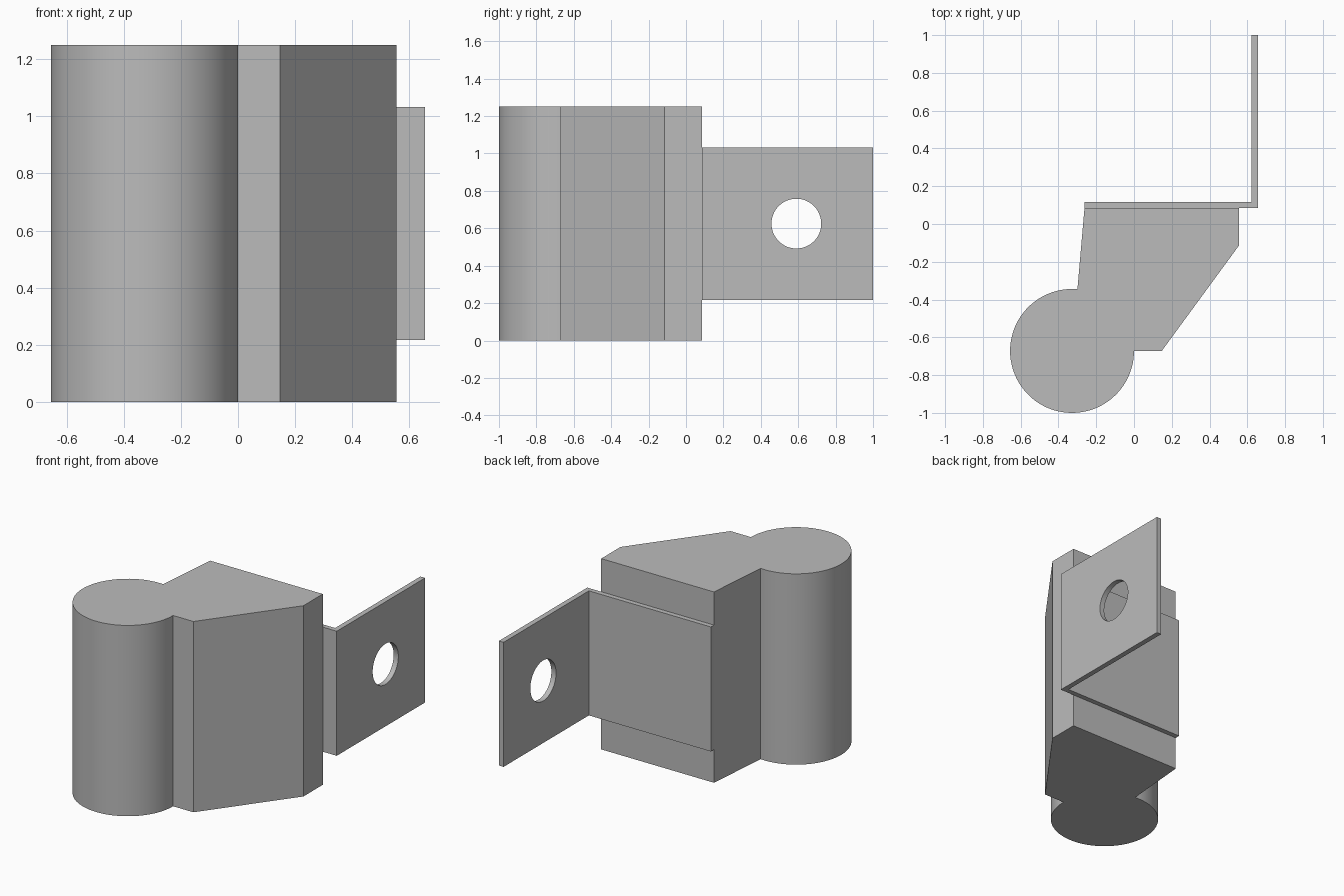
import bpy
import bmesh
from math import cos, sin, radians
from mathutils import Matrix

cube = bpy.data.objects.get("Cube")
if cube:
    bpy.data.objects.remove(cube, do_unlink=True)

grey = bpy.data.materials.new("plain grey")
grey.use_nodes = True
colour = (0.5, 0.5, 0.5, 1)
grey.diffuse_color = colour
grey.node_tree.nodes["Principled BSDF"].inputs["Base Color"].default_value = colour


def add_object(name, bm):
    bmesh.ops.recalc_face_normals(bm, faces=bm.faces)
    mesh = bpy.data.meshes.new(name)
    bm.to_mesh(mesh)
    bm.free()
    mesh.materials.append(grey)
    obj = bpy.data.objects.new(name, mesh)
    bpy.context.collection.objects.link(obj)
    return obj


def extrude_profile(name, points, bottom, top):
    """Upright prism from a plan outline."""
    bm = bmesh.new()
    face = bm.faces.new([bm.verts.new((x, y, bottom)) for x, y in points])
    result = bmesh.ops.extrude_face_region(bm, geom=[face], use_keep_orig=True)
    verts = [v for v in result["geom"] if isinstance(v, bmesh.types.BMVert)]
    bmesh.ops.translate(bm, verts=verts, vec=(0, 0, top - bottom))
    return add_object(name, bm)


def select_only(obj):
    bpy.ops.object.select_all(action='DESELECT')
    obj.select_set(True)
    bpy.context.view_layer.objects.active = obj


# Hinge body: round barrel running into an angled block
cx, cy, radius = -0.328, -0.672, 0.328
steps = 72
start, end = radians(85), radians(360)
barrel = [(cx + radius * cos(start + (end - start) * i / steps),
           cy + radius * sin(start + (end - start) * i / steps))
          for i in range(steps + 1)]
block = [(0.147, cy), (0.555, -0.115), (0.555, 0.085), (-0.262, 0.085)]
body = extrude_profile("hinge_body", barrel + block, 0, 1.25)
select_only(body)
bpy.ops.object.shade_smooth_by_angle(angle=radians(20))

# Bent mounting bracket on the back of the block
bracket = extrude_profile(
    "mounting_bracket",
    [(-0.262, 0.085), (0.656, 0.085), (0.656, 1), (0.622, 1),
     (0.622, 0.117), (-0.262, 0.117)], 0.217, 1.033)

# Round screw hole through the side leaf
bm = bmesh.new()
bmesh.ops.create_cone(
    bm, cap_ends=True, segments=64, radius1=0.133, radius2=0.133, depth=0.3,
    matrix=Matrix.Translation((0.64, 0.59, 0.625)) @ Matrix.Rotation(radians(90), 4, 'Y'))
cutter = add_object("hole_cutter", bm)
cutter.hide_render = True
hole = bracket.modifiers.new("screw hole", 'BOOLEAN')
hole.operation = 'DIFFERENCE'
hole.solver = 'EXACT'
hole.object = cutter
select_only(bracket)
bpy.ops.object.modifier_apply(modifier=hole.name)
bpy.data.objects.remove(cutter, do_unlink=True)
bpy.ops.object.shade_smooth_by_angle(angle=radians(20))
